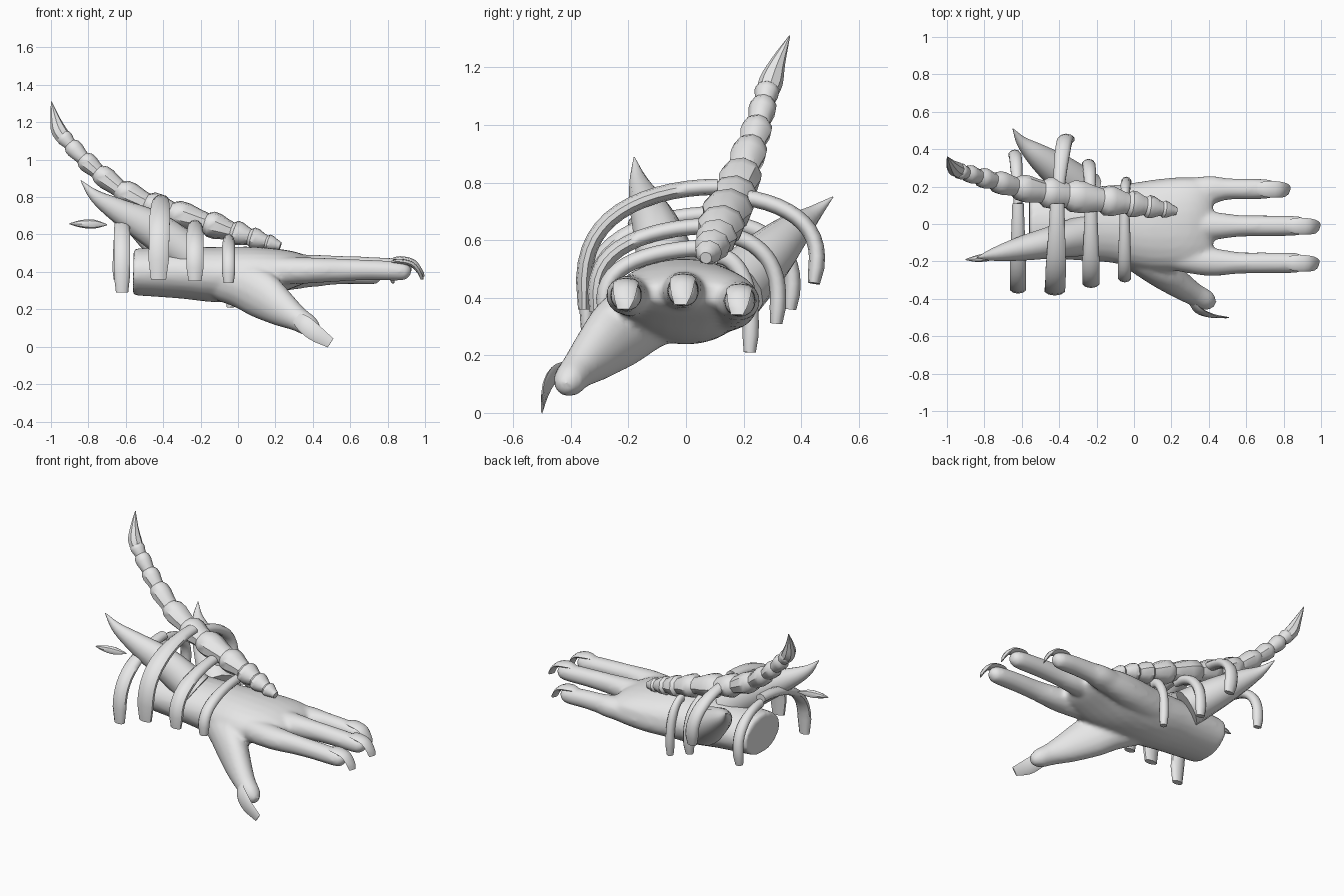
import bpy, bmesh, math
from mathutils import Vector

cube = bpy.data.objects.get("Cube")
if cube:
    bpy.data.objects.remove(cube, do_unlink=True)

grey = bpy.data.materials.new("plain_grey")
grey.use_nodes = True
grey.diffuse_color = (0.8, 0.8, 0.8, 1)
grey.node_tree.nodes["Principled BSDF"].inputs["Base Color"].default_value = (0.8, 0.8, 0.8, 1)
X, Y, Z = Vector((1, 0, 0)), Vector((0, 1, 0)), Vector((0, 0, 1))


def spline(points, steps):
    """Smooth path through rows of x, y, z, width radius, height radius."""
    rows = [Vector(p if len(p) == 5 else (*p, p[3])) for p in points]
    rows = [rows[0] * 2 - rows[1]] + rows + [rows[-1] * 2 - rows[-2]]
    out = []
    for a, b, c, d in zip(rows, rows[1:], rows[2:], rows[3:]):
        for k in range(steps):
            t = k / steps
            out.append((b * 2 + (c - a) * t + (a * 2 - b * 5 + c * 4 - d) * t ** 2
                        + (b * 3 - a - c * 3 + d) * t ** 3) * 0.5)
    return out + [rows[-2]]


def sweep(bm, path, sides, ref=Z):
    """Elliptical tube along a path, closed at both ends."""
    rings = []
    for i, row in enumerate(path):
        before, after = path[max(i - 1, 0)], path[min(i + 1, len(path) - 1)]
        tangent = (Vector(after[:3]) - Vector(before[:3])).normalized()
        n = (ref - tangent * ref.dot(tangent)).normalized()
        side = tangent.cross(n)
        w, h = max(row[3], 0.002), max(row[4], 0.002)
        ring = []
        for k in range(sides):
            a = math.tau * k / sides
            ring.append(bm.verts.new(Vector(row[:3]) + side * w * math.cos(a) + n * h * math.sin(a)))
        rings.append(ring)
    for r, s in zip(rings, rings[1:]):
        for k in range(sides):
            j = (k + 1) % sides
            bm.faces.new((r[k], r[j], s[j], s[k]))
    bm.faces.new(rings[0][::-1])
    bm.faces.new(rings[-1])


def finish(bm, name, angle=40):
    bmesh.ops.recalc_face_normals(bm, faces=bm.faces[:])
    mesh = bpy.data.meshes.new(name)
    bm.to_mesh(mesh)
    bm.free()
    mesh.materials.append(grey)
    ob = bpy.data.objects.new(name, mesh)
    bpy.context.collection.objects.link(ob)
    bpy.ops.object.select_all(action='DESELECT')
    ob.select_set(True)
    bpy.context.view_layer.objects.active = ob
    bpy.ops.object.shade_smooth_by_angle(angle=math.radians(angle))
    return ob


def tube(name, points, sides=10, steps=4, ref=Z):
    bm = bmesh.new()
    sweep(bm, spline(points, steps), sides, ref)
    return finish(bm, name)


# Forearm and palm
bm = bmesh.new()
sweep(bm, spline([(-.56, 0, .40, .178, .125), (-.3, 0, .395, .195, .138),
                  (-.1, 0, .385, .21, .148), (.1, -.01, .395, .243, .14), (.27, 0, .412, .245, .105),
                  (.37, 0, .415, .23, .07), (.42, 0, .415, .19, .035)], 4), 24)
# Outer edge of the palm
sweep(bm, spline([(-.2, .1, .37, .08), (0, .13, .37, .09), (.2, .165, .375, .083),
                  (.4, .185, .385, .065)], 4), 16)
# Fingers and thumb
fingers = [(.187, .385, .785), (-.01, .42, .945), (-.208, .405, .94)]
for y, z, tip in fingers:
    span = tip - .25
    sweep(bm, spline([(.2, y * .85, z, .07, .075), (.4, y * .97, z + .003, .077, .07),
                      (.27 + span * .42, y, z + .005, .059, .061),
                      (.25 + span * .65, y, z + .005, .057, .056),
                      (tip - .1, y, z, .055, .053), (tip - .04, y, z - .005, .045, .045),
                      (tip - .015, y, z - .01, .02, .02)], 4), 14)
sweep(bm, spline([(-.08, -.09, .36, .1, .12), (.03, -.16, .33, .105, .13), (.13, -.24, .275, .093, .13),
                  (.23, -.315, .205, .077, .1), (.32, -.375, .148, .062, .068),
                  (.39, -.41, .107, .055), (.43, -.43, .09, .025)], 4), 16)
# All fused into one skin
hand = finish(bm, "hand_and_forearm", 80)
remesh = hand.modifiers.new("fuse", 'REMESH')
remesh.mode = 'VOXEL'
remesh.voxel_size = 0.013
remesh.use_smooth_shade = True
smooth = hand.modifiers.new("soften", 'SMOOTH')
smooth.factor = 0.5
smooth.iterations = 8

# Curved claws on the fingers and thumb
for i, (y, z, tip) in enumerate(fingers):
    tube(f"finger_claw_{i + 1}",
         [(tip - .13, y, z + .045, .025, .006), (tip - .08, y, z + .05, .043, .014),
          (tip - .01, y - .003, z + .035, .043, .014), (tip + .03, y - .006, z - .01, .035, .01),
          (tip + .045, y - .01, z - .045, .022, .004)], 8, 3)
tube("thumb_claw", [(.31, -.425, .155, .03, .006), (.35, -.465, .125, .045, .012),
                    (.41, -.49, .075, .045, .011), (.495, -.5, .02, .028, .004)], 8, 3, Y)

# Spine of overlapping flared vertebrae, ending in a tail spike
spine = spline([(.22, .07, .54, .03, .03), (.12, .085, .57, .055, .05), (0, .105, .605, .068, .062),
                (-.2, .13, .672, .082, .07), (-.42, .16, .74, .083, .07), (-.6, .19, .82, .068, .062),
                (-.77, .235, .95, .054, .052), (-.87, .265, 1.05, .046), (-.94, .285, 1.13, .04)], 6)
count = 11
bm = bmesh.new()
for i in range(count):
    a, c = (round(k * (len(spine) - 1) / count) for k in (i, i + 1))
    rows = []
    for t, grow in ((-.1, .74), (.25, .86), (.62, 1.06), (.88, 1.05), (1.1, .74)):
        row = spine[a].lerp(spine[c], t)
        row[3] *= grow
        row[4] *= grow
        rows.append(row)
    sweep(bm, rows, 9)
finish(bm, "spine_vertebrae", 40)
tube("tail_spike", [(-.91, .275, 1.09, .034), (-.955, .295, 1.15, .042),
                    (-.978, .32, 1.22, .026), (-.998, .36, 1.31, .002)], 8, 3, X)

# Ribs: x, top height, half width, then reach, end height and x shift on each side
ribs = [(-.62, .69, .046, (-.345, .29, 0), (.37, .36, -.02)),
        (-.41, .785, .057, (-.355, .36, -.015), (.455, .45, .055)),
        (-.23, .65, .048, (-.315, .35, 0), (.32, .31, -.015)),
        (-.05, .575, .037, (-.285, .34, 0), (.225, .21, .01))]
start = .11
for i, (x, top, half, *ends) in enumerate(ribs):
    for side, drop, thin, curl, power, (reach, end, shift) in zip(
            ("right", "left"), (0, .03), (1, .75), (1.04, 1.16), (.65, .8), ends):
        path = []
        for k in range(15):
            u = k / 14
            y = start + (reach - start) * math.sin(curl * u * math.pi / 2)
            z = end + (top - drop - end) * max(math.cos(u * math.pi / 2), 0) ** power
            taper = .75 if k == 14 else 1
            path.append(Vector((x + shift * u, y, z, .028 * taper,
                                half * thin * taper * (.7 + .3 * min(1, u * 2)))))
        bm = bmesh.new()
        sweep(bm, path, 10, X)
        finish(bm, f"{side}_rib_{i + 1}", 50)

# Large horns rising from the forearm, and a loose splinter
tube("right_horn", [(-.26, -.06, .49, .11, .11), (-.45, -.1, .625, .085, .1), (-.62, -.135, .717, .062, .07),
                    (-.76, -.165, .803, .032, .035), (-.84, -.18, .888, .002)], 12)
tube("left_horn", [(-.26, .17, .43, .115), (-.4, .28, .54, .095), (-.52, .37, .63, .064),
                   (-.6, .44, .69, .031), (-.648, .51, .75, .002)], 12)
tube("loose_splinter", [(-.9, -.19, .657, .003), (-.84, -.185, .657, .018, .02),
                        (-.77, -.175, .655, .02, .024), (-.7, -.16, .652, .003)], 8, 3)
